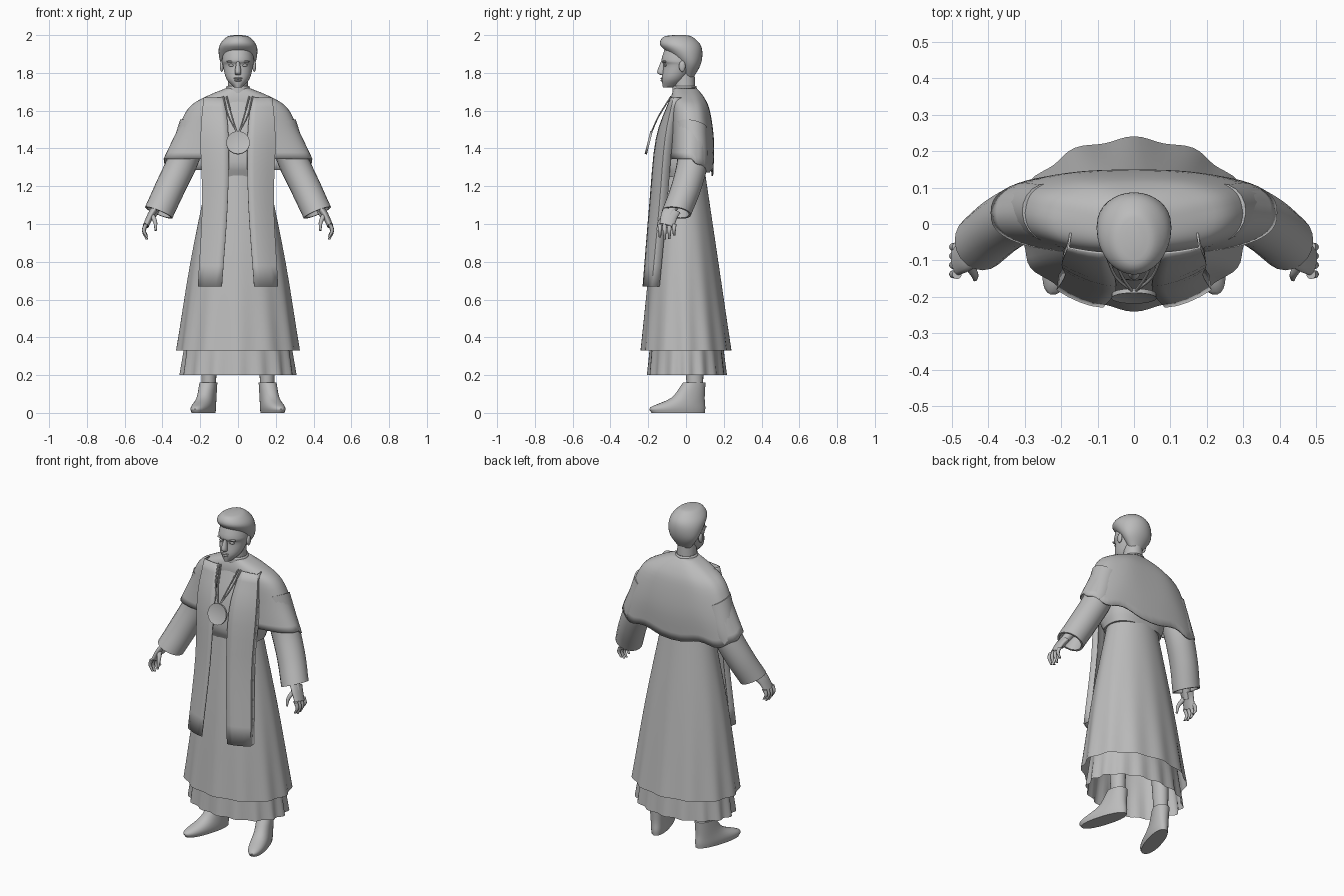
import bpy
import bmesh
from math import sin, cos, tau, copysign, radians
from mathutils import Vector, Matrix

default_cube = bpy.data.objects.get("Cube")
if default_cube:
    bpy.data.objects.remove(default_cube)

grey = bpy.data.materials.new("plain grey")
grey.use_nodes = True
grey.diffuse_color = (.5, .5, .5, 1)
grey.node_tree.nodes["Principled BSDF"].inputs["Base Color"].default_value = grey.diffuse_color

HERE = Matrix.Identity(4)


def finish(name, bm, place=HERE, sharp_angle=50, thickness=0):
    """Turn a bmesh into a placed, smooth shaded object."""
    bm.transform(place)
    bmesh.ops.recalc_face_normals(bm, faces=bm.faces)
    mesh = bpy.data.meshes.new(name)
    bm.to_mesh(mesh)
    bm.free()
    mesh.materials.append(grey)
    obj = bpy.data.objects.new(name, mesh)
    bpy.context.collection.objects.link(obj)
    for other in bpy.context.selected_objects:
        other.select_set(False)
    obj.select_set(True)
    bpy.context.view_layer.objects.active = obj
    bpy.ops.object.shade_smooth_by_angle(angle=radians(sharp_angle))
    if thickness:
        solidify = obj.modifiers.new("thickness", "SOLIDIFY")
        solidify.thickness = thickness
        solidify.offset = 0


def spline(keys, steps=4):
    """Sample a smooth curve through a few key values."""
    keys = [Vector(key) for key in keys]
    padded = [keys[0] * 2 - keys[1], *keys, keys[-1] * 2 - keys[-2]]
    samples = []
    for before, start, end, after in zip(padded, padded[1:], padded[2:], padded[3:]):
        for step in range(steps):
            t = step / steps
            ease = t * t * (3 - 2 * t)
            leaving, arriving = (end - before) / 2, (after - start) / 2
            samples.append(start + (end - start) * ease
                           + leaving * t * (1 - t) ** 2 - arriving * t * t * (1 - t))
    return samples + [keys[-1]]


def loft(name, rings, capped=True, closed=True, **options):
    """Skin a list of point rings."""
    bm = bmesh.new()
    rows = [[bm.verts.new(point) for point in ring] for ring in rings]
    count = len(rows[0])
    for lower, upper in zip(rows, rows[1:]):
        for i in range(count if closed else count - 1):
            j = (i + 1) % count
            bm.faces.new((lower[i], lower[j], upper[j], upper[i]))
    if capped:
        bm.faces.new(rows[0])
        bm.faces.new(rows[-1])
    finish(name, bm, **options)


def body(name, keys, power=2, sides=32, folds=0, depth=0, drop=0, **options):
    """Stack level sections (z, half width, front y, back y); folds and back drop grow downwards."""
    samples = spline(keys)
    rings = []
    for index, (z, width, front, back) in enumerate(samples):
        growth = (index / (len(samples) - 1)) ** 2
        middle, radius, ring = (front + back) / 2, (back - front) / 2, []
        for i in range(sides):
            angle = tau * i / sides
            s, c = sin(angle), cos(angle)
            pleat = 1 + depth * growth * cos(folds * angle)
            wave = 1 + cos(8 * angle) / 5
            ring.append((copysign(abs(s) ** (2 / power), s) * width * pleat,
                         middle - copysign(abs(c) ** (2 / power), c) * radius * pleat,
                         z - drop * growth * wave * max(0, -c) ** .6))
        rings.append(ring)
    loft(name, rings, **options)


def tube(name, path, start, end, flat=1, lip=0, **options):
    """Tapered round limb along a path; lip turns the open end back inside."""
    points = spline(path)
    along = (points[-1] - points[0]).normalized()
    deep = (Vector((0, 1, 0)) - along * along.y).normalized()
    across = deep.cross(along)
    radii = [start + (end - start) * i / (len(points) - 1) for i in range(len(points))]
    if lip:
        points += [points[-1], points[-1] - along * lip]
        radii += [end * .85, end * .7]
    sides = 20
    rings = [[point + across * radius * cos(tau * i / sides) + deep * radius * flat * sin(tau * i / sides)
              for i in range(sides)] for point, radius in zip(points, radii)]
    loft(name, rings, **options)


def ball(name, location, size, place=HERE):
    bm = bmesh.new()
    shape = Matrix.Translation(location) @ Matrix.Diagonal((*size, 1))
    bmesh.ops.create_uvsphere(bm, u_segments=16, v_segments=10, radius=1, matrix=shape)
    finish(name, bm, place)


# Robes: underskirt, pleated long skirt and a bodice blousing over the waist
body("underskirt", [(.6, .25, -.17, .17), (.2, .3, -.2, .21)],
     sides=96, folds=16, depth=.035, capped=False)
body("robe_skirt", [(1.28, .155, -.13, .1), (.8, .25, -.19, .17), (.33, .32, -.235, .235)],
     sides=96, folds=12, depth=.025, capped=False)
body("bodice", [(1.25, .17, -.13, .1), (1.33, .19, -.155, .12), (1.5, .19, -.13, .11), (1.68, .1, -.07, .06)],
     power=2.5)

# Shoulder cape, longer and wavy at the back
body("shoulder_cape", [(1.72, .05, -.06, .05), (1.67, .17, -.075, .095), (1.61, .26, -.078, .125),
                       (1.48, .325, -.078, .145), (1.345, .39, -.08, .14)],
     power=2.6, sides=64, drop=.075, capped=False, thickness=.008)

# Neck, collar, head and hair
body("neck", [(1.66, .056, -.06, .05), (1.82, .05, -.07, .045)])
body("collar", [(1.69, .07, -.07, .06), (1.73, .057, -.068, .052)], capped=False, thickness=.006)
body("head", [(1.722, .02, -.122, -.05), (1.77, .062, -.128, 0), (1.84, .08, -.119, .05),
              (1.87, .084, -.13, .06), (1.96, .07, -.1, .05)])
body("hair", [(1.775, .04, -.01, .04), (1.84, .086, -.035, .076), (1.9, .102, -.09, .087),
              (1.95, .096, -.138, .076), (1.99, .06, -.12, .035), (2, .02, -.07, 0)])
body("nose", [(1.86, .008, -.133, -.11), (1.805, .017, -.153, -.11), (1.79, .014, -.138, -.11)])
ball("upper_lip", (0, -.125, 1.771), (.024, .011, .005))
ball("lower_lip", (0, -.125, 1.76), (.019, .01, .006))

# Pendant disc with an inset face
bm = bmesh.new()
tilt = Matrix.Translation((0, -.198, 1.43)) @ Matrix.Rotation(radians(76), 4, "X")
bmesh.ops.create_cone(bm, cap_ends=True, segments=24, radius1=.062, radius2=.062, depth=.012, matrix=tilt)
flat_faces = [face for face in bm.faces if len(face.verts) > 4]
bmesh.ops.inset_region(bm, faces=flat_faces, thickness=.008, depth=-.003)
finish("pendant", bm, sharp_angle=30)

for side, word in ((1, "left"), (-1, "right")):
    mirror = Matrix.Diagonal((side, 1, 1, 1))

    # Face and pendant cords
    ball(f"{word}_eye", (.034, -.108, 1.84), (.017, .01, .007), mirror)
    ball(f"{word}_brow", (.036, -.112, 1.86), (.025, .012, .006), mirror)
    ball(f"{word}_ear", (.086, -.02, 1.835), (.01, .017, .03), mirror)
    for inset, label in ((0, "outer"), (.018, "inner")):
        tube(f"{word}_{label}_cord", [(.078 - inset, -.08, 1.675), (.05 - inset, -.145, 1.57),
                                      (.005, -.183, 1.485)], .004, .004, place=mirror)

    # Long stole: (z, inner x, outer x, inner y, outer y), bowed around the body
    strips = []
    for z, inner, outer, near, far in spline([(1.67, .07, .18, -.08, -.065), (1.45, .05, .196, -.157, -.11),
                                              (1.1, .055, .187, -.192, -.14), (.67, .085, .21, -.227, -.18)]):
        strips.append([(inner + (outer - inner) * t, near + (far - near) * t ** 1.7, z)
                       for t in (0, .25, .5, .75, 1)])
        strips[-1].append((outer - .006, far + .04, z))
    loft(f"{word}_stole", strips, capped=False, closed=False, thickness=.006, place=mirror)

    # Wide sleeve with a turned-in cuff
    tube(f"{word}_sleeve", [(.23, .03, 1.52), (.29, .035, 1.34), (.36, 0, 1.19), (.42, -.05, 1.06)],
         .083, .078, lip=.08, place=mirror)

    # Hand: wrist, palm, four curled fingers and a thumb
    tube(f"{word}_wrist", [(.4, -.04, 1.14), (.46, -.09, 1.04)], .026, .023, place=mirror)
    tube(f"{word}_palm", [(.445, -.075, 1.07), (.465, -.09, 1.04), (.488, -.102, .99)],
         .019, .016, flat=2.5, place=mirror)
    for i, finger in enumerate(("index", "middle", "ring", "little")):
        y = -.138 + i * .025
        tip = Vector((.482, y, .918 + (i - 1.3) ** 2 * .007))
        knuckle = Vector((.486, y, 1))
        bend = (knuckle + tip) / 2 + Vector((.014, 0, 0))
        tube(f"{word}_{finger}_finger", [knuckle, bend, tip], .013, .006, place=mirror)
    tube(f"{word}_thumb", [(.458, -.105, 1.05), (.438, -.138, 1.01), (.436, -.152, .965)],
         .015, .006, place=mirror)

    # Leg, and ankle boot turned outwards
    tube(f"{word}_leg", [(.15, .03, .75), (.155, .048, .12)], .06, .037, flat=1.15, place=mirror)
    turn = Matrix.Translation((.17, 0, 0)) @ Matrix.Rotation(radians(17), 4, "Z")
    body(f"{word}_boot", [(0, .046, -.19, .104), (.03, .05, -.195, .106), (.08, .046, -.08, .102),
                          (.16, .045, -.015, .106)], power=2.2, place=mirror @ turn)
